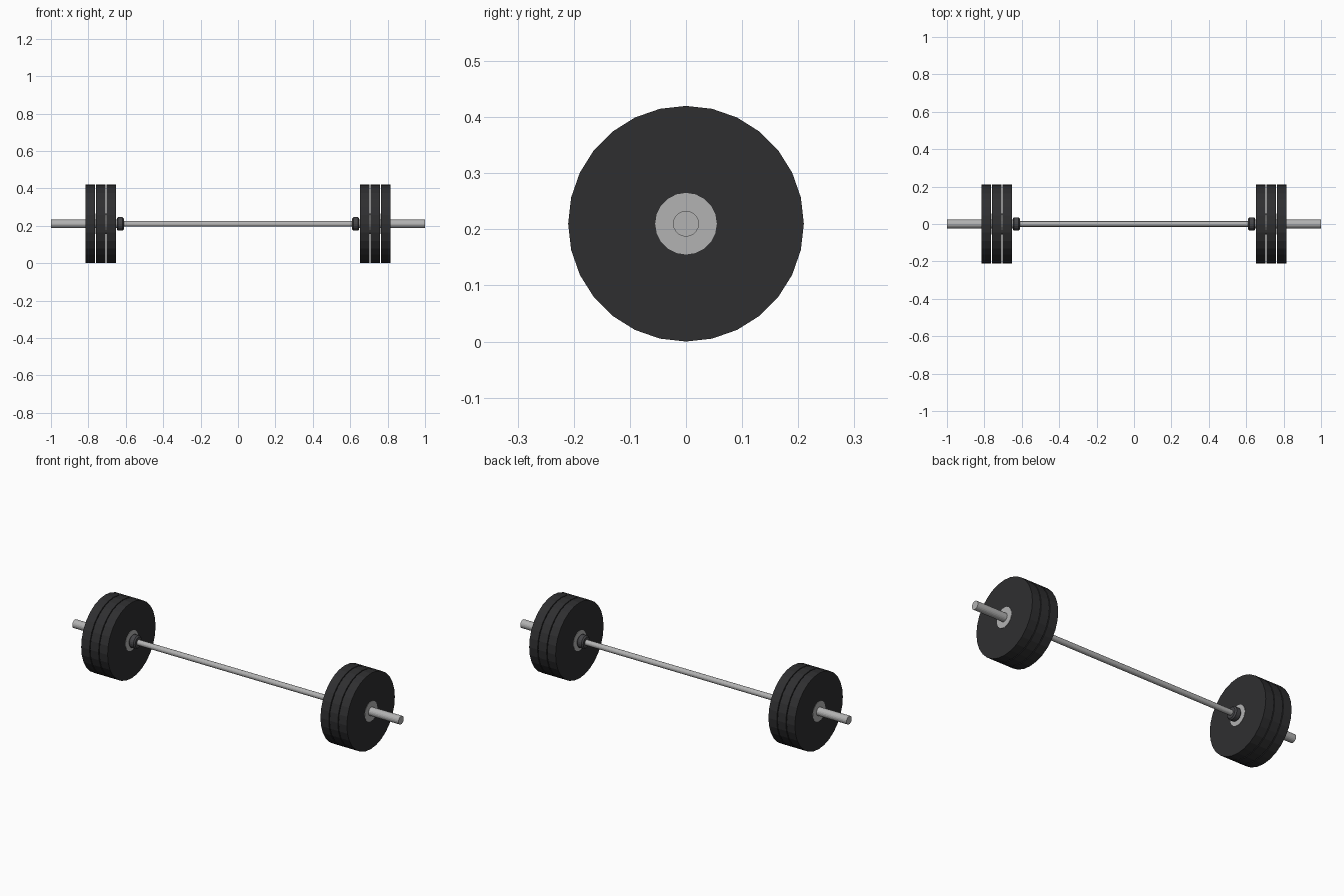
import bpy, bmesh, math
from mathutils import Matrix

if "Cube" in bpy.data.objects:
    bpy.data.objects.remove(bpy.data.objects["Cube"])

AXIS_Z = 0.21  # height of the bar's centre line


def material(name, rgb):
    m = bpy.data.materials.new(name)
    m.diffuse_color = (*rgb, 1)
    m.use_nodes = True
    m.node_tree.nodes["Principled BSDF"].inputs["Base Color"].default_value = m.diffuse_color
    return m


rubber = material("rubber", (0.028, 0.028, 0.03))
dark_steel = material("dark_steel", (0.06, 0.06, 0.065))
steel = material("steel", (0.45, 0.45, 0.45))


def lathe(name, profile, sides, mat):
    """Revolve (x, radius) points about the bar axis; closed by flat caps."""
    bm = bmesh.new()
    rings = []
    for x, r in profile:
        ring = []
        for i in range(sides):
            a = 2 * math.pi * i / sides
            ring.append(bm.verts.new((x, r * math.cos(a), AXIS_Z + r * math.sin(a))))
        rings.append(ring)
    for p, q in zip(rings, rings[1:]):
        for i in range(sides):
            j = (i + 1) % sides
            bm.faces.new((p[i], p[j], q[j], q[i]))
    bm.faces.new(rings[0])
    bm.faces.new(rings[-1])
    bmesh.ops.recalc_face_normals(bm, faces=bm.faces)
    me = bpy.data.meshes.new(name)
    bm.to_mesh(me)
    bm.free()
    me.materials.append(mat)
    ob = bpy.data.objects.new(name, me)
    bpy.context.collection.objects.link(ob)
    return ob


# Thin grip shaft
lathe("shaft", [(-0.64, 0.015), (0.64, 0.015)], 20, steel)

for side, s in (("left", -1), ("right", 1)):
    # Thick loading sleeve
    lathe(f"sleeve_{side}", [(s * 0.63, 0.023), (s * 1.0, 0.023)], 20, steel)

    # Chamfered inner collar
    lathe(f"collar_{side}", [(s * 0.61, 0.029), (s * 0.617, 0.036),
                             (s * 0.641, 0.036), (s * 0.648, 0.029)], 20, dark_steel)

    # Three weight plates, each with a steel hub slightly proud of its faces
    for i in range(3):
        c = s * (0.678 + 0.0555 * i)
        lathe(f"plate_{side}_{i + 1}", [(c - 0.0255, 0.21), (c + 0.0255, 0.21)], 28, rubber)
        lathe(f"hub_{side}_{i + 1}", [(c - 0.027, 0.055), (c + 0.027, 0.055)], 20, steel)
